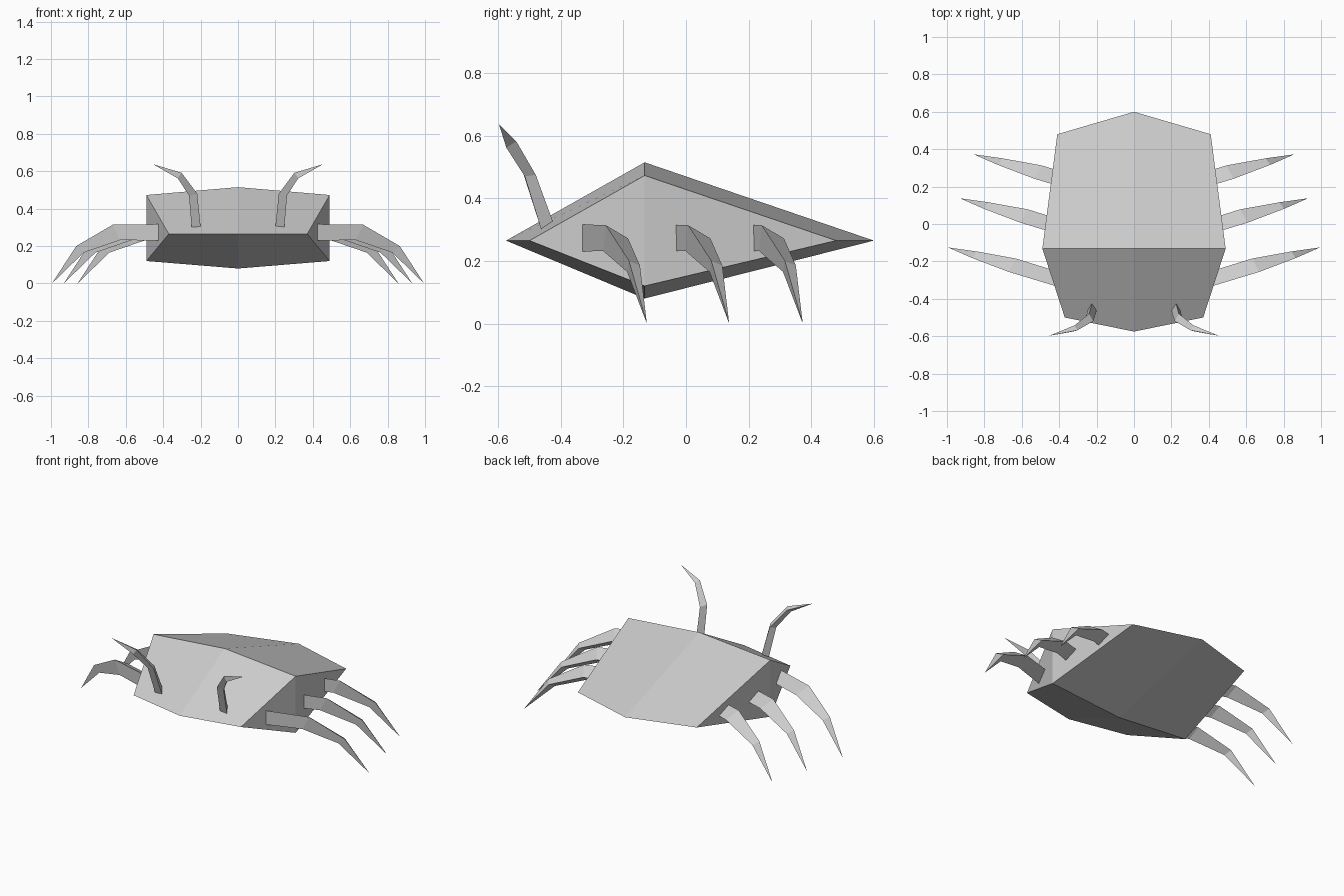
import bpy, bmesh

if "Cube" in bpy.data.objects:
    bpy.data.objects.remove(bpy.data.objects["Cube"])


def finish(name, bm):
    bmesh.ops.recalc_face_normals(bm, faces=bm.faces[:])
    mesh = bpy.data.meshes.new(name)
    bm.to_mesh(mesh)
    bm.free()
    obj = bpy.data.objects.new(name, mesh)
    bpy.context.collection.objects.link(obj)
    return obj


def spike(name, rings, tip, side, offset=(0, 0)):
    """Loft triangular rings to a pointed tip; side mirrors it across x."""
    bm = bmesh.new()

    def vert(p):
        return bm.verts.new((side * (p[0] + offset[0]), p[1] + offset[1], p[2]))

    loops = [[vert(p) for p in ring] for ring in rings]
    end = vert(tip)
    bm.faces.new(loops[0])
    for a, b in zip(loops, loops[1:]):
        for i in range(3):
            j = (i + 1) % 3
            bm.faces.new((a[i], a[j], b[j], b[i]))
    last = loops[-1]
    for i in range(3):
        bm.faces.new((last[i], last[(i + 1) % 3], end))
    return finish(name, bm)


# Body shell: four creased lines (front, top, back, bottom), closed at the sides
lines = [  # half width, y at side, y at centre, z at side, z at centre
    (0.37, -0.50, -0.575, 0.265, 0.265),
    (0.49, -0.132, -0.132, 0.473, 0.515),
    (0.41, 0.48, 0.60, 0.265, 0.265),
    (0.49, -0.132, -0.132, 0.12, 0.08),
]
bm = bmesh.new()
rows = [[bm.verts.new(p) for p in ((-w, ys, zs), (0, yc, zc), (w, ys, zs))]
        for w, ys, yc, zs, zc in lines]
for k in range(4):
    a, b = rows[k], rows[(k + 1) % 4]
    for i in range(2):
        bm.faces.new((a[i], a[i + 1], b[i + 1], b[i]))
for i in (0, 2):
    front, top, back, bottom = (r[i] for r in rows)
    bm.faces.new((front, top, bottom))
    bm.faces.new((back, top, bottom))
finish("body_shell", bm)

# Leg and antenna sections: two front corners and one rear corner each
leg_rings = [
    [(0.425, -0.33, 0.317), (0.425, -0.33, 0.23), (0.405, -0.255, 0.274)],
    [(0.67, -0.256, 0.314), (0.63, -0.265, 0.232), (0.63, -0.185, 0.272)],
    [(0.865, -0.182, 0.20), (0.825, -0.188, 0.165), (0.84, -0.147, 0.185)],
]
antenna_rings = [
    [(0.20, -0.463, 0.302), (0.248, -0.463, 0.302), (0.225, -0.425, 0.325)],
    [(0.218, -0.52, 0.48), (0.262, -0.515, 0.47), (0.24, -0.48, 0.475)],
    [(0.302, -0.568, 0.592), (0.322, -0.574, 0.562), (0.318, -0.542, 0.582)],
]

for side, label in ((-1, "left"), (1, "right")):
    # Three walking legs per side, same shape stepped backwards
    for pos, offset in (("front", (0, 0)), ("middle", (-0.063, 0.263)),
                        ("rear", (-0.137, 0.498))):
        spike(f"{pos}_leg_{label}", leg_rings, (0.995, -0.125, 0.0), side, offset)
    # Antennae
    spike(f"antenna_{label}", antenna_rings, (0.455, -0.598, 0.638), side)
